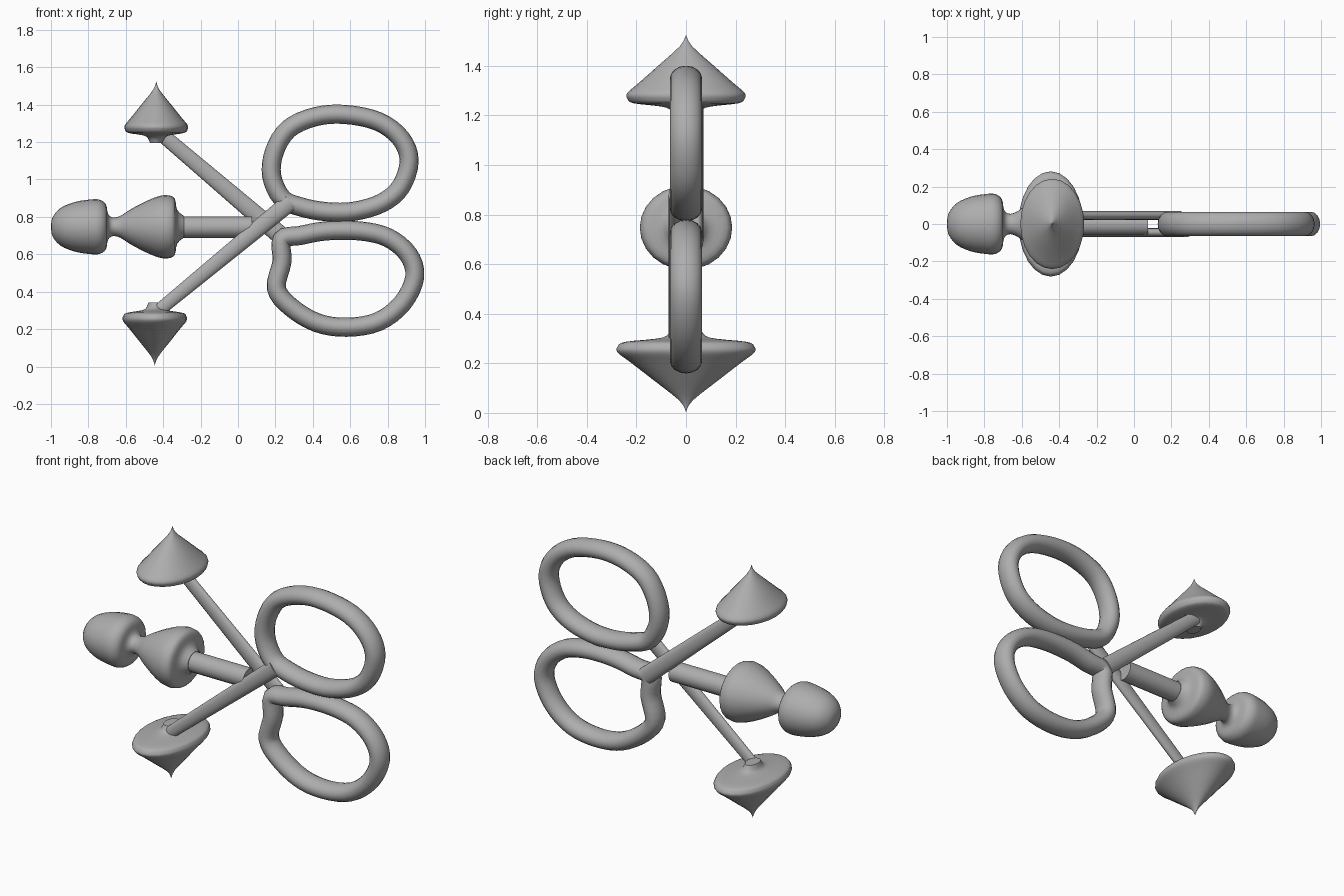
import bpy, bmesh, math
from mathutils import Vector, Matrix

cube = bpy.data.objects.get("Cube")
if cube:
    bpy.data.objects.remove(cube, do_unlink=True)

grey = bpy.data.materials.new("plain grey")
grey.use_nodes = True
colour = (0.42, 0.42, 0.42, 1)
grey.diffuse_color = colour
grey.node_tree.nodes["Principled BSDF"].inputs["Base Color"].default_value = colour


def skin(name, rings, closed=False):
    """Join equal rings of points into a smooth tube, capped if it is open."""
    bm = bmesh.new()
    loops = [[bm.verts.new(p) for p in ring] for ring in rings]
    pairs = list(zip(loops, loops[1:]))
    if closed:
        pairs.append((loops[-1], loops[0]))
    for a, b in pairs:
        for i in range(len(a)):
            j = (i + 1) % len(a)
            bm.faces.new((a[i], a[j], b[j], b[i]))
    if not closed:
        bm.faces.new(loops[0])
        bm.faces.new(loops[-1])
    bmesh.ops.recalc_face_normals(bm, faces=bm.faces)
    mesh = bpy.data.meshes.new(name)
    bm.to_mesh(mesh)
    bm.free()
    obj = bpy.data.objects.new(name, mesh)
    bpy.context.collection.objects.link(obj)
    mesh.materials.append(grey)
    bpy.ops.object.select_all(action='DESELECT')
    obj.select_set(True)
    bpy.context.view_layer.objects.active = obj
    bpy.ops.object.shade_smooth_by_angle(angle=math.radians(50))
    return obj


def spline(points, steps, closed):
    """Pass a smooth curve through the points."""
    pts = [Vector(p) for p in points]
    n = len(pts)
    pick = (lambda i: pts[i % n]) if closed else (lambda i: pts[max(0, min(n - 1, i))])
    out = []
    for i in range(n if closed else n - 1):
        a, b, c, d = (pick(i + k) for k in (-1, 0, 1, 2))
        for s in range(steps):
            t = s / steps
            out.append(0.5 * (2 * b + (c - a) * t + (2 * a - 5 * b + 4 * c - d) * t ** 2
                              + (3 * b - 3 * c + d - a) * t ** 3))
    return out if closed else out + [pts[-1]]


def lathe(name, profile, matrix, sides=24):
    """Turn (radius, height) points about the matrix's z axis."""
    rings = []
    for r, h in spline(profile, 3, False):
        r = max(r, 0.002)
        rings.append([matrix @ Vector((r * math.cos(a), r * math.sin(a), h))
                      for a in (math.tau * k / sides for k in range(sides))])
    return skin(name, rings)


def section(centre, side, wide, deep, sides=16):
    """Oval cross-section spanning the side direction and y."""
    return [centre + side * wide * math.cos(a) + Vector((0, deep * math.sin(a), 0))
            for a in (math.tau * k / sides for k in range(sides))]


def handle(name, points):
    path = spline(points, 4, True)
    rings = []
    for i, p in enumerate(path):
        t = (path[(i + 1) % len(path)] - path[i - 1]).normalized()
        rings.append(section(Vector((p.x, 0, p.y)), Vector((-t.y, 0, t.x)), 0.051, 0.065))
    return skin(name, rings, True)


def arm(name, start, end, y, wide_start, wide_end):
    a, b = Vector((start[0], y, start[1])), Vector((end[0], y, end[1]))
    t = (b - a).normalized()
    side = Vector((-t.z, 0, t.x))
    return skin(name, [section(a, side, wide_start, 0.024), section(b, side, wide_end, 0.024)])


# Finger loops
handle("upper_loop", [(0.235, 0.90), (0.18, 1.02), (0.195, 1.15), (0.27, 1.27), (0.41, 1.335),
                      (0.57, 1.348), (0.75, 1.31), (0.87, 1.22), (0.915, 1.10), (0.87, 0.96),
                      (0.77, 0.875), (0.62, 0.83), (0.47, 0.828), (0.33, 0.855)])
handle("lower_loop", [(0.235, 0.68), (0.235, 0.56), (0.205, 0.42), (0.28, 0.32), (0.42, 0.235),
                      (0.58, 0.21), (0.75, 0.24), (0.88, 0.34), (0.945, 0.48), (0.91, 0.60),
                      (0.80, 0.69), (0.65, 0.725), (0.47, 0.725), (0.33, 0.70)])

# Crossing arms, one in front of the other
arm("back_arm", (-0.43, 1.26), (0.24, 0.69), 0.046, 0.038, 0.05)
arm("front_arm", (-0.46, 0.27), (0.28, 0.88), -0.046, 0.034, 0.048)

# Flattened arrow tips with a short neck
tip = [(0, 0), (0.10, 0.045), (0.47, 0.125), (0.8, 0.195), (0.99, 0.235), (0.98, 0.26),
       (0.88, 0.276), (0.45, 0.288), (0.28, 0.30), (0.2, 0.33)]
lathe("upper_tip", tip, Matrix.Translation((-0.437, 0, 1.525)) @ Matrix.Diagonal((0.17, 0.24, -1, 1)))
lathe("lower_tip", tip, Matrix.Translation((-0.445, 0, 0.005)) @ Matrix.Diagonal((0.172, 0.28, 1.02, 1)))

# Turned centre piece: head, neck, body and shaft
along_x = (Matrix.Translation((0, 0, 0.747)) @ Matrix.Diagonal((1, 1.1, 1, 1))
           @ Matrix.Rotation(math.pi / 2, 4, 'Y'))
lathe("centre_piece", [(0, -1.0), (0.05, -0.992), (0.10, -0.95), (0.132, -0.875), (0.146, -0.79),
                       (0.145, -0.74), (0.12, -0.706), (0.07, -0.695), (0.05, -0.67),
                       (0.058, -0.63), (0.09, -0.58), (0.133, -0.50), (0.165, -0.42),
                       (0.168, -0.37), (0.15, -0.338), (0.09, -0.325), (0.058, -0.29)], along_x)
skin("centre_shaft", [section(Vector((x, 0, 0.745)), Vector((0, 0, 1)), 0.058, 0.06)
                      for x in (-0.36, 0.075)])
